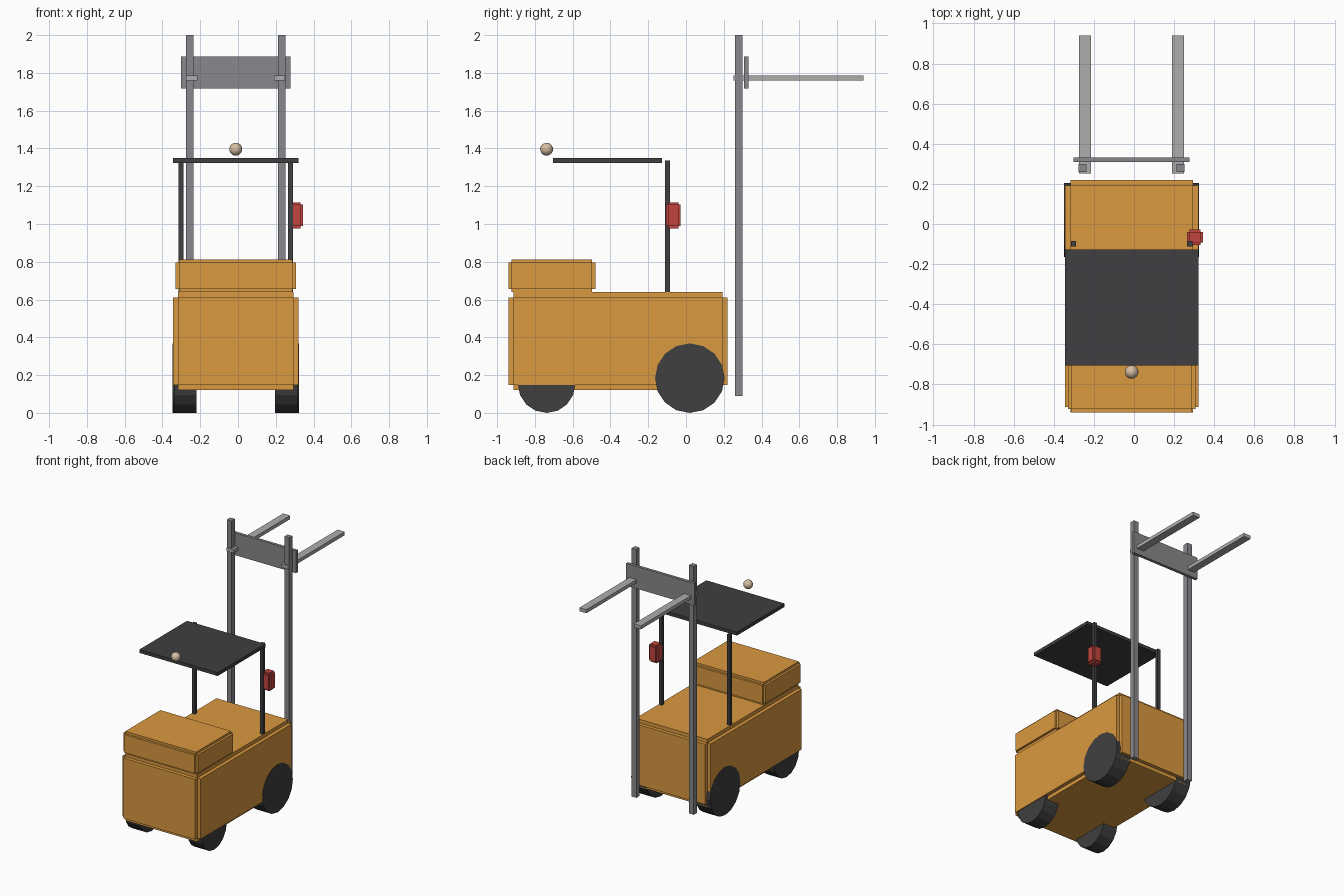
import bpy, bmesh, math
from mathutils import Matrix, Vector

if "Cube" in bpy.data.objects:
    bpy.data.objects.remove(bpy.data.objects["Cube"])

CX = -0.012  # truck centre line


def material(name, rgb):
    m = bpy.data.materials.new(name)
    m.diffuse_color = (*rgb, 1)
    m.use_nodes = True
    m.node_tree.nodes["Principled BSDF"].inputs["Base Color"].default_value = m.diffuse_color
    return m


ORANGE = material("orange_paint", (0.70, 0.32, 0.05))
RUBBER = material("dark_rubber", (0.05, 0.05, 0.05))
DARK = material("dark_frame", (0.05, 0.05, 0.055))
STEEL = material("mast_steel", (0.25, 0.25, 0.27))
LIGHT = material("fork_steel", (0.42, 0.42, 0.42))
RED = material("red_paint", (0.55, 0.06, 0.05))
TAN = material("tan", (0.68, 0.52, 0.36))


def finish(name, bm, mat):
    me = bpy.data.meshes.new(name)
    bm.to_mesh(me)
    bm.free()
    me.materials.append(mat)
    ob = bpy.data.objects.new(name, me)
    bpy.context.collection.objects.link(ob)
    return ob


def add_cuboid(bm, lo, hi):
    lo, hi = Vector(lo), Vector(hi)
    bmesh.ops.create_cube(bm, size=1, matrix=Matrix.Translation((lo + hi) / 2)
                          @ Matrix.Diagonal((*(hi - lo), 1)))


def box(name, lo, hi, mat):
    bm = bmesh.new()
    add_cuboid(bm, lo, hi)
    return finish(name, bm, mat)


def stepped_box(name, lo, hi, inset, mat):
    # three crossing cuboids, each full length along one axis only
    bm = bmesh.new()
    for axis in range(3):
        d = Vector([0 if i == axis else inset for i in range(3)])
        add_cuboid(bm, Vector(lo) + d, Vector(hi) - d)
    return finish(name, bm, mat)


def wheel(name, x, y, r, width):
    bm = bmesh.new()
    bmesh.ops.create_cone(bm, cap_ends=True, segments=16, radius1=r, radius2=r, depth=width,
                          matrix=Matrix.Translation((x, y, r)) @ Matrix.Rotation(math.pi / 2, 4, 'Y'))
    return finish(name, bm, RUBBER)


# Chassis and counterweight
stepped_box("chassis", (CX - 0.333, -0.94, 0.12), (CX + 0.333, 0.22, 0.64), 0.028, ORANGE)
stepped_box("counterweight", (CX - 0.318, -0.94, 0.64), (CX + 0.318, -0.48, 0.813), 0.017, ORANGE)

# Paired parts on both sides
for side, s in (("left", -1), ("right", 1)):
    wheel(side + "_drive_wheel", CX + s * 0.273, 0.02, 0.184, 0.126)
    wheel(side + "_steer_wheel", CX + s * 0.267, -0.738, 0.152, 0.12)
    x = CX + s * 0.29
    box(side + "_roof_post", (x - 0.013, -0.112, 0.62), (x + 0.013, -0.086, 1.335), DARK)
    x = CX + s * 0.244
    box(side + "_mast_rail", (x - 0.02, 0.26, 0.09), (x + 0.02, 0.3, 2.0), STEEL)
    x = CX + s * 0.232
    box(side + "_fork", (x - 0.03, 0.252, 1.76), (x + 0.03, 0.94, 1.787), LIGHT)

# Fork carriage
box("carriage_plate", (CX - 0.29, 0.308, 1.717), (CX + 0.29, 0.331, 1.888), STEEL)

# Overhead guard, beacon and control box
box("roof_panel", (CX - 0.333, -0.705, 1.324), (CX + 0.333, -0.127, 1.35), DARK)
bm = bmesh.new()
bmesh.ops.create_uvsphere(bm, u_segments=16, v_segments=10, radius=0.034,
                          matrix=Matrix.Translation((CX, -0.738, 1.396)))
beacon = finish("beacon_ball", bm, TAN)
beacon.data.polygons.foreach_set("use_smooth", [True] * len(beacon.data.polygons))
stepped_box("red_control_box", (0.265, -0.105, 0.977), (0.345, -0.028, 1.115), 0.013, RED)
